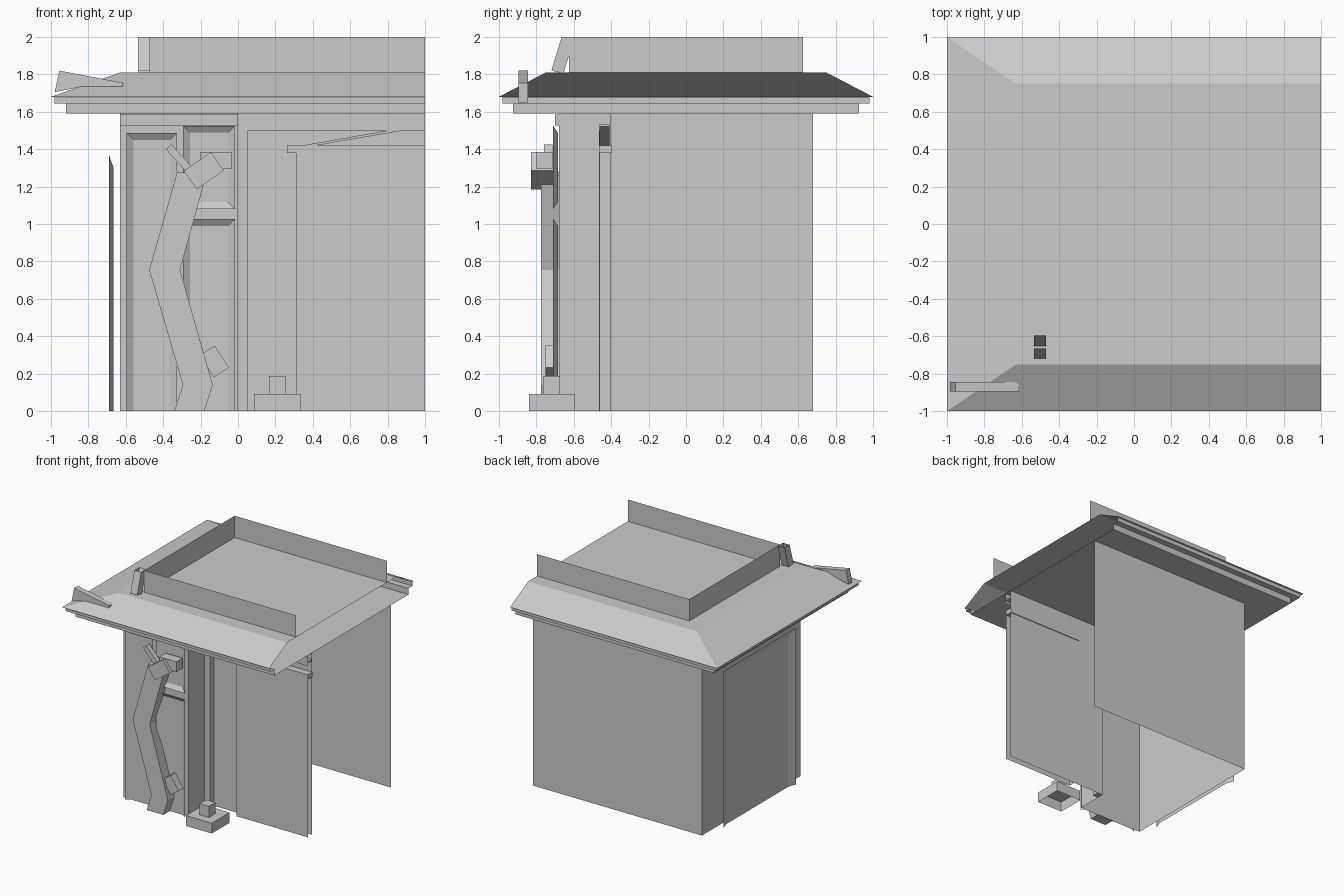
import bpy, bmesh, math

if "Cube" in bpy.data.objects:
    bpy.data.objects.remove(bpy.data.objects["Cube"])

grey = bpy.data.materials.new("plain grey")
grey.diffuse_color = (0.6, 0.6, 0.6, 1)
grey.use_nodes = True
grey.node_tree.nodes["Principled BSDF"].inputs["Base Color"].default_value = grey.diffuse_color


def make(name, verts, faces, fix=False, drop=()):
    """Mesh object; drop lists directions ('top', 'bottom') left open."""
    me = bpy.data.meshes.new(name)
    me.from_pydata(verts, [], faces)
    bm = bmesh.new()
    bm.from_mesh(me)
    if fix:
        bmesh.ops.recalc_face_normals(bm, faces=bm.faces)
    gone = [f for f in bm.faces if ("top" in drop and f.normal.z > 0.8)
            or ("bottom" in drop and f.normal.z < -0.8)]
    bmesh.ops.delete(bm, geom=gone, context='FACES')
    bm.to_mesh(me)
    bm.free()
    me.materials.append(grey)
    ob = bpy.data.objects.new(name, me)
    bpy.context.collection.objects.link(ob)
    return ob


def prism(name, pts, y0, y1, drop=()):
    """Extrude an x-z outline along y."""
    n = len(pts)
    verts = [(x, y, z) for y in (y0, y1) for x, z in pts]
    faces = [tuple(range(n)), tuple(range(n, 2 * n))]
    faces += [(i, (i + 1) % n, (i + 1) % n + n, i + n) for i in range(n)]
    return make(name, verts, faces, True, drop)


def box(name, x0, x1, y0, y1, z0, z1, drop=()):
    return prism(name, [(x0, z0), (x1, z0), (x1, z1), (x0, z1)], y0, y1, drop)


def tilted_box(name, cx, cz, w, h, deg, y0, y1):
    c, s = math.cos(math.radians(deg)), math.sin(math.radians(deg))
    pts = [(cx + a * w / 2 * c - b * h / 2 * s, cz + a * w / 2 * s + b * h / 2 * c)
           for a, b in ((-1, -1), (1, -1), (1, 1), (-1, 1))]
    return prism(name, pts, y0, y1)


def sheet_run(name, path, z0, z1):
    """Single-sided wall sheets along a ground path."""
    n = len(path)
    verts = [(x, y, z) for z in (z0, z1) for x, y in path]
    return make(name, verts, [(i, i + n, i + n + 1, i + 1) for i in range(n - 1)])


def tray(name, u0, u1, z0, z1, d0, d1, bevel, place, closed=False):
    """Recessed panel with bevelled rim, open at the ground unless closed."""
    b = bevel
    zi = z0 + b if closed else z0
    outer = [(u0, z0), (u1, z0), (u1, z1), (u0, z1)]
    inner = [(u0 + b, zi), (u1 - b, zi), (u1 - b, z1 - b), (u0 + b, z1 - b)]
    verts = [place(u, z, d0) for u, z in outer] + [place(u, z, d1) for u, z in inner]
    faces = [(4, 5, 6, 7)]
    faces += [(i, (i + 1) % 4, (i + 1) % 4 + 4, i + 4)
              for i in range(0 if closed else 1, 4)]
    return make(name, verts, faces)


# Roof: stepped eave and hipped slope, open at the right end
rings = [(.92, .925, 1.59), (.92, .925, 1.645), (.98, .98, 1.645),
         (.98, .98, 1.68), (1, 1, 1.68), (.63, .75, 1.81)]
verts, faces = [], []
for b, a, z in rings:
    verts += [(1, -a, z), (-b, -a, z), (-b, a, z), (1, a, z)]
for r in range(len(rings) - 1):
    for i in range(3):
        k = r * 4 + i
        faces.append((k, k + 4, k + 5, k + 1))
last = (len(rings) - 1) * 4
faces += [(0, 1, 2, 3), (last + 3, last + 2, last + 1, last)]
make("roof", verts, faces)

# Parapet and body walls
sheet_run("parapet", [(1, -.625), (-.47, -.625), (-.47, .625), (1, .625)], 1.81, 2)
sheet_run("walls", [(1, -.405), (0, -.405), (0, -.68), (-.63, -.68),
                    (-.63, .68), (1, .68)], 0, 1.59)

# Recessed panels on the front and left walls
front = lambda u, z, d: (u, -d, z)
left = lambda u, z, d: (-d, -u, z)
tray("front_tall_panel", -.595, -.327, 0, 1.487, .71, .685, .037, front)
tray("front_upper_panel", -.294, -.016, 1.08, 1.525, .71, .685, .037, front, True)
tray("front_lower_panel", -.294, -.016, 0, 1.027, .71, .685, .037, front)
tray("side_panel", -.47, .53, 0, 1.37, .69, .665, .07, left)
box("front_lintel", -.63, 0, -.70, -.68, 1.527, 1.585)

# Recessed entrance
box("entrance_post", 0, .053, -.465, -.405, 0, 1.5)
sheet_run("entrance_door", [(1, -.462), (.31, -.462), (.31, -.405)], 0, 1.385)
box("entrance_beam", .262, 1, -.465, -.398, 1.38, 1.42)
prism("sloped_brace", [(.345, 1.42), (.42, 1.42), (1, 1.52), (1, 1.535)], -.462, -.41)
sheet_run("entrance_header", [(1, -.47), (0, -.47)], 1.5, 1.59)

# Bent tree trunk with branch blocks
prism("tree_trunk", [(-.34, 0), (-.18, 0), (-.135, .14), (-.31, .755), (-.17, 1.26),
                     (-.325, 1.28), (-.475, .755), (-.295, .14)], -.775, -.68)
tilted_box("branch_large", -.183, 1.285, .177, .12, 35, -.83, -.705)
box("branch_side", -.2, -.035, -.80, -.715, 1.295, 1.385)
tilted_box("branch_thin", -.318, 1.355, .155, .04, -48, -.76, -.715)
tilted_box("branch_low", -.127, .265, .14, .095, -57, -.75, -.685)

# Step block with a small post
box("step_block", .085, .335, -.84, -.595, 0, .09, ("bottom",))
box("step_post", .165, .255, -.765, -.675, .09, .187, ("bottom",))

# Roof horn and leaning open pipe
prism("roof_horn", [(-.98, 1.705), (-.855, 1.73), (-.8, 1.65), (-.62, 1.65),
                    (-.615, 1.755), (-.955, 1.82)], -.895, -.845)
prof = [(-.72, 1.82), (-.655, 1.805), (-.595, 2), (-.665, 2)]
verts = [(x, y, z) for x in (-.535, -.47) for y, z in prof]
make("leaning_pipe", verts,
     [(0, 1, 2, 3), (4, 5, 6, 7), (1, 2, 6, 5), (3, 0, 4, 7),
      (0, 1, 5, 4), (2, 3, 7, 6)], True, ("top", "bottom"))
